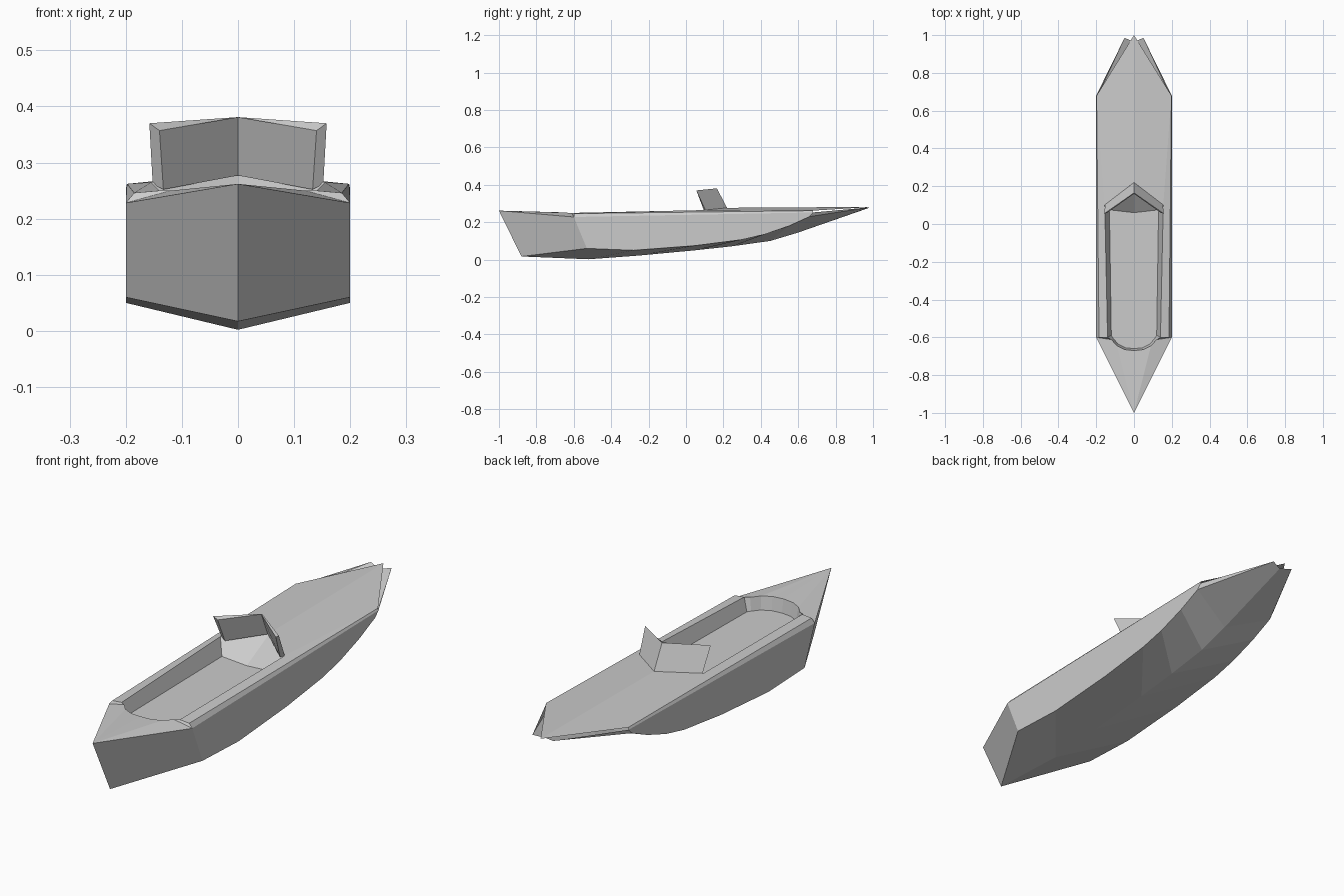
import bpy, bmesh

if "Cube" in bpy.data.objects:
    bpy.data.objects.remove(bpy.data.objects["Cube"])


def skin(name, *rows):
    """Loft quads between equal-length rows of right-half points, mirrored in x."""
    bm = bmesh.new()
    grid = [[bm.verts.new(p) for p in row] for row in rows]
    for a, b in zip(grid, grid[1:]):
        for i in range(len(a) - 1):
            bm.faces.new((a[i], a[i + 1], b[i + 1], b[i]))
    geom = bm.verts[:] + bm.edges[:] + bm.faces[:]
    bmesh.ops.mirror(bm, geom=geom, axis='X', merge_dist=-1)
    bmesh.ops.remove_doubles(bm, verts=bm.verts[:], dist=1e-4)
    bmesh.ops.recalc_face_normals(bm, faces=bm.faces[:])
    me = bpy.data.meshes.new(name)
    bm.to_mesh(me)
    bm.free()
    ob = bpy.data.objects.new(name, me)
    bpy.context.collection.objects.link(ob)
    return ob


def at(x, pts):
    return [(x, y, z) for y, z in pts]


# hull: keel, chine and sheer lines, bow ending in two small side tips
tip = (.05, .985, .28)
keel = at(0, [(-.88, .017), (-.52, .002), (-.25, .022), (.05, .05),
              (.25, .072), (.45, .1), (.6, .145), (.965, .272)])
chine = at(.2, [(-.53, .06), (-.28, .05), (.05, .075), (.3, .107),
                (.42, .135), (.55, .18), (.66, .23)]) + [tip]
sheer_y = (-.6, -.3, .05, .3, .42, .55, .68)
sheer = at(.2, [(y, .228 + (y + .6) * .019) for y in sheer_y]) + [tip]
skin("hull", keel, chine, sheer)

# raked V-shaped end panel
stern = (0, -1, .262)
corner = (.2, -.6, .228)
skin("transom", [keel[0], chine[0]], [stern, corner])

# bevelled rail along each side
rail_back, rail_front = (.185, -.6, .246), (.198, .68, .262)
skin("side_rail", [corner, sheer[-2]], [rail_back, rail_front])

# deck around the cockpit opening
opening = [(0, -.67, .253), (.05, -.665, .252), (.09, -.645, .251),
           (.12, -.612, .25), (.14, -.6, .25), (.155, .1, .265), (0, .22, .277)]
edge = [stern, stern, stern, corner, rail_back, rail_front, (0, 1, .282)]
skin("deck", edge, opening)

# cockpit walls, floor and sloping dashboard
floor_z = .195
floor = [(0, -.66, floor_z), (.045, -.655, floor_z), (.085, -.635, floor_z),
         (.11, -.605, floor_z), (.12, -.59, floor_z), (.13, .075, floor_z),
         (0, .06, floor_z)]
skin("cockpit_walls", opening[:6], floor[:6])
skin("cockpit_floor", floor, [(0, p[1], floor_z) for p in floor])
skin("dashboard", floor[5:], opening[5:])

# V windshield leaning back, closed into a thin solid
outer_low = [(0, .22, .276), (.152, .105, .262)]
outer_top = [(0, .165, .381), (.158, .055, .37)]
inner_top = [(0, .16, .381), (.14, .06, .357)]
inner_low = [(0, .205, .277), (.133, .1, .252)]
skin("windshield", outer_low, outer_top, inner_top, inner_low, outer_low)
skin("windshield_ends", [outer_low[1], outer_top[1]], [inner_low[1], inner_top[1]])
